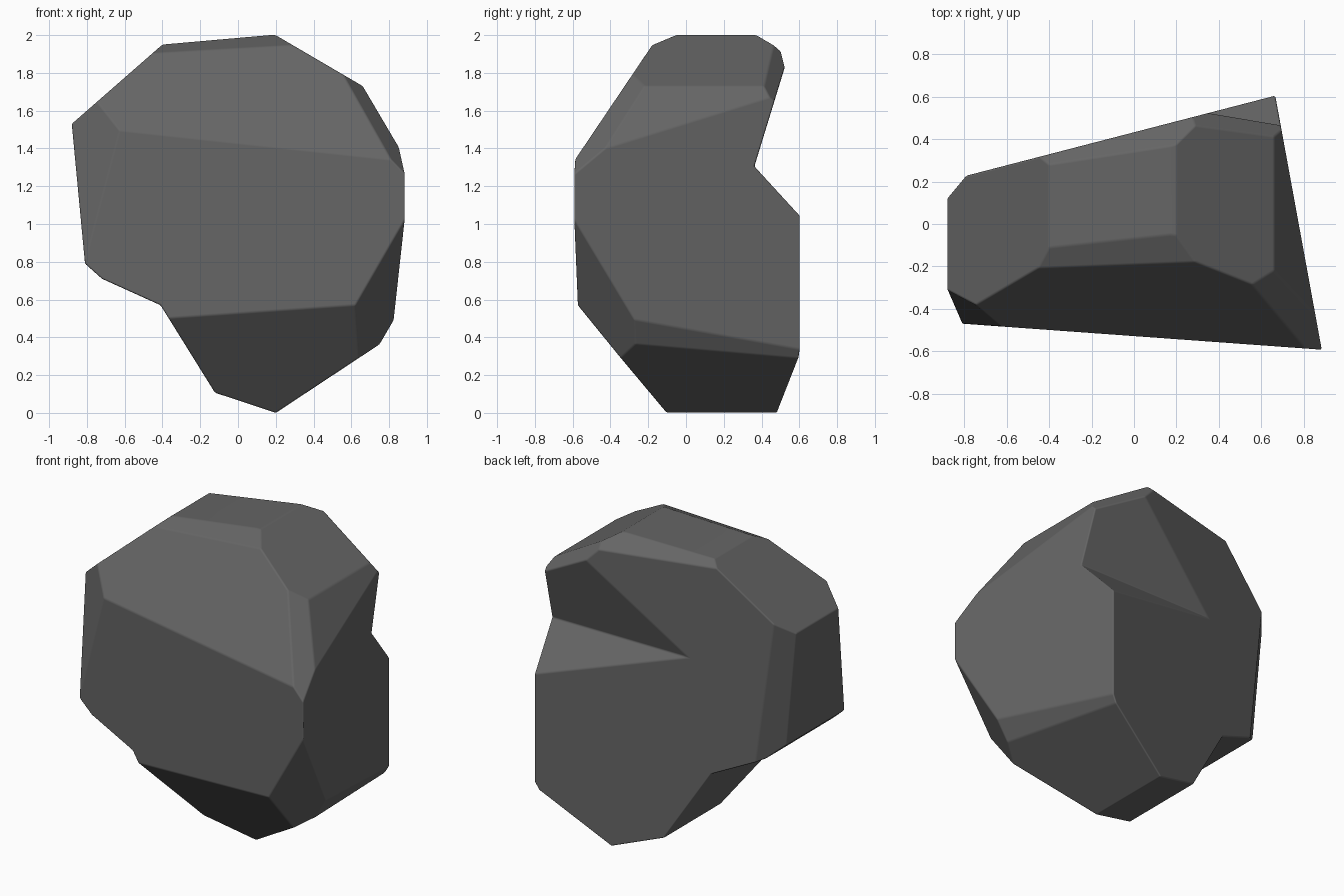
import bpy, bmesh
from mathutils import Vector

if "Cube" in bpy.data.objects:
    bpy.data.objects.remove(bpy.data.objects["Cube"])

stone = bpy.data.materials.new("dark grey stone")
stone.diffuse_color = (0.13, 0.13, 0.13, 1)
stone.use_nodes = True
stone.node_tree.nodes["Principled BSDF"].inputs["Base Color"].default_value = stone.diffuse_color


def finish(name, bm):
    bmesh.ops.recalc_face_normals(bm, faces=bm.faces)
    for f in bm.faces:
        f.smooth = True
    me = bpy.data.meshes.new(name)
    bm.to_mesh(me)
    bm.free()
    me.materials.append(stone)
    ob = bpy.data.objects.new(name, me)
    bpy.context.collection.objects.link(ob)
    return ob


def prism(name, profile, axis):
    """Cutter: 2D profile (other axis, z) extruded along 'axis'."""
    bm = bmesh.new()
    place = (lambda a, z, d: (d, a, z)) if axis == "x" else (lambda a, z, d: (a, d, z))
    face = bm.faces.new([bm.verts.new(place(a, z, -1.5)) for a, z in profile])
    new = bmesh.ops.extrude_face_region(bm, geom=[face])["geom"]
    move = (3, 0, 0) if axis == "x" else (0, 3, 0)
    bmesh.ops.translate(bm, vec=move, verts=[v for v in new if isinstance(v, bmesh.types.BMVert)])
    ob = finish(name, bm)
    ob.hide_render = True
    ob.display_type = 'WIRE'
    return ob


# Chiselled facets: outward normal, point on the facet
facets = [
    ((-.259, 1, 0), (0, .432, 0)),                # back
    ((-.0724, -1, 0), (0, -.528, 0)),             # front
    ((1, .183, 0), (.776, 0, 0)),                 # right
    ((-1, 0, -.0946), (-.88, 0, 1.53)),           # left
    ((-.0877, 0, 1), (.17, 0, 2)),                # top
    ((.585, 0, 1), (.25, 0, 1.97)),               # top right
    ((-.875, 0, 1), (-.4, 0, 1.95)),              # top left
    ((0, -1, .674), (0, -.48, 1.5)),              # upper front
    ((-.04, -.45, 1), (.17, -.05, 2)),            # top front bevel
    ((1, 0, .59), (.66, 0, 1.73)),                # upper right
    ((.336, -.22, .338), (.66, -.22, 1.73)),      # upper front right
    ((-.119, -.18, .028), (-.88, -.31, 1.53)),    # front left
    ((-.74, .67, -.07), (-.88, .12, 1.53)),       # back left
    ((-.21, .8, 1), (.17, .38, 1.99)),            # top back bevel
    ((.105, .157, .143), (.46, .44, 1.847)),      # top back right
    ((.37, 0, -.56), (.2, 0, 0)),                 # lower right
    ((1, .08, -.58), (.76, -.27, .38)),           # lower right bevel
    ((-.316, 0, -.95), (.2, 0, 0)),               # underside
    ((-.016, -1, -.814), (.2, -.11, .01)),        # lower front
    ((.129, -.108, -.079), (.87, -.59, 1)),       # lower front right
]

# Rock body: a block trimmed by every facet
bm = bmesh.new()
bmesh.ops.create_cube(bm, size=4)
for normal, point in facets:
    cut = bmesh.ops.bisect_plane(bm, geom=bm.verts[:] + bm.edges[:] + bm.faces[:], dist=1e-5,
                                 plane_co=Vector(point), plane_no=Vector(normal).normalized(),
                                 clear_outer=True)
    bmesh.ops.holes_fill(bm, edges=[e for e in bm.edges if e.is_boundary], sides=0)
rock = finish("rock", bm)

# Notches: a wedge in the back right and an undercut at the lower left
notches = [
    prism("back_notch_cutter", [(.362, 1.305), (.853, 2.905), (2, 2.905), (2, .2), (1.375, .2)], "x"),
    prism("undercut_cutter", [(-.41, .57), (-.72, .71), (-1.2, 1.137), (-1.2, -.3), (.131, -.3)], "y"),
]
for n in notches:
    m = rock.modifiers.new(n.name, 'BOOLEAN')
    m.operation, m.solver, m.object = 'DIFFERENCE', 'EXACT', n

# Slightly worn edges
worn = rock.modifiers.new("worn_edges", 'BEVEL')
worn.width, worn.segments = .014, 2
worn.limit_method, worn.angle_limit = 'ANGLE', .2
worn.harden_normals = True
